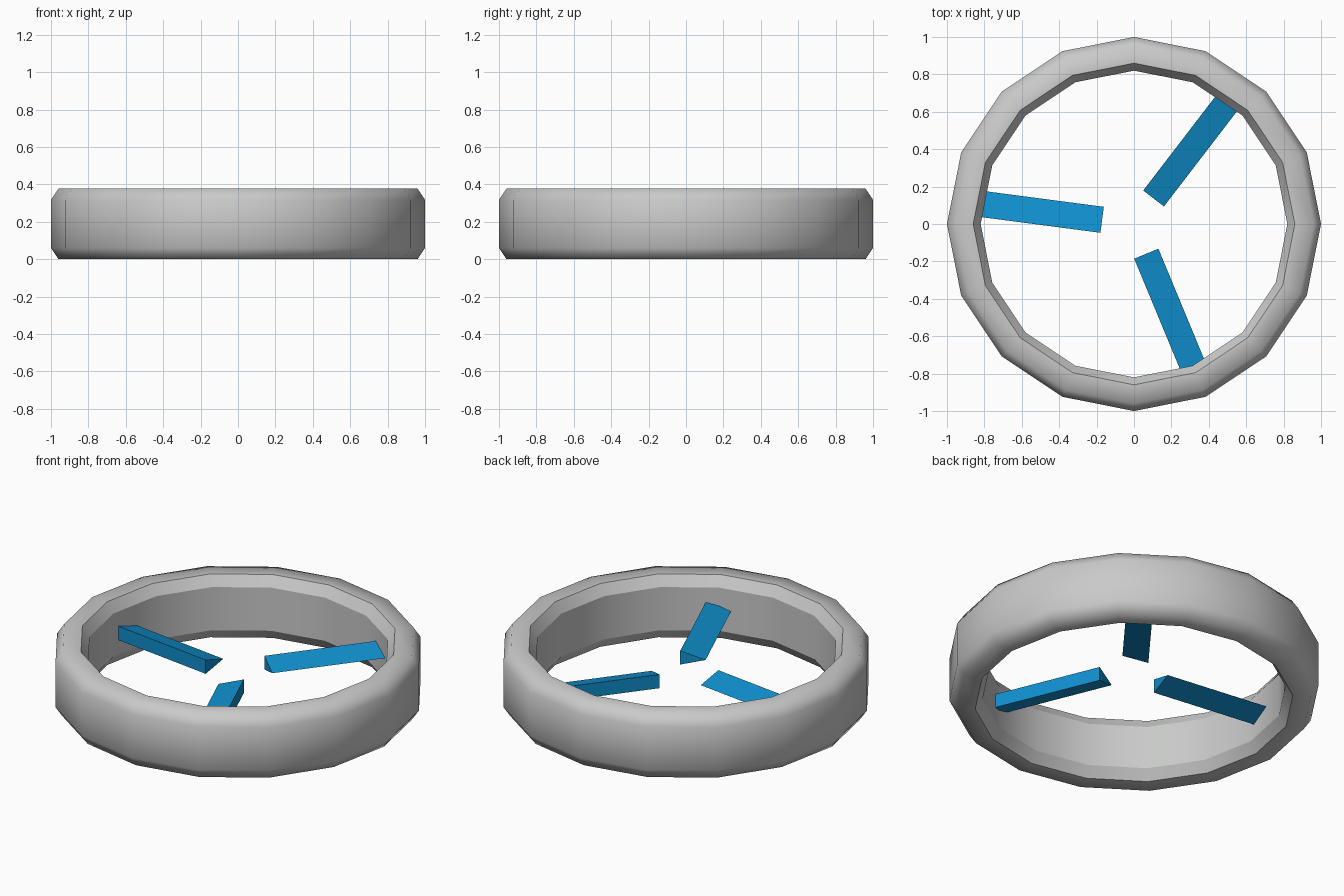
import bpy, bmesh, math

if "Cube" in bpy.data.objects:
    bpy.data.objects.remove(bpy.data.objects["Cube"])


def material(name, rgb):
    m = bpy.data.materials.new(name)
    m.diffuse_color = (*rgb, 1)
    m.use_nodes = True
    m.node_tree.nodes["Principled BSDF"].inputs["Base Color"].default_value = m.diffuse_color
    return m


def new_object(name, bm, mat):
    bmesh.ops.recalc_face_normals(bm, faces=bm.faces)
    me = bpy.data.meshes.new(name)
    bm.to_mesh(me)
    bm.free()
    me.materials.append(mat)
    ob = bpy.data.objects.new(name, me)
    bpy.context.collection.objects.link(ob)
    return ob


grey = material("light grey", (0.58, 0.59, 0.58))
blue = material("azure blue", (0.005, 0.28, 0.62))

# Ring: chamfered rectangle profile (radius, height) swept round 16 sides
PROFILE = [(1, .06), (1, .317), (.96, .377), (.86, .377),
           (.82, .317), (.82, .06), (.86, 0), (.96, 0)]
SIDES = 16
bm = bmesh.new()
rings = []
for i in range(SIDES):
    a = math.tau * i / SIDES
    rings.append([bm.verts.new((r * math.cos(a), r * math.sin(a), z)) for r, z in PROFILE])
n = len(PROFILE)
for i in range(SIDES):
    p, q = rings[i], rings[(i + 1) % SIDES]
    for j in range(n):
        k = (j + 1) % n
        f = bm.faces.new((p[j], q[j], q[k], p[k]))
        f.smooth = True
# Inner rim edges stay crisp, the outer chamfers are smooth
for i in range(SIDES):
    p, q = rings[i], rings[(i + 1) % SIDES]
    for j in (3, 4, 5, 6):
        bm.edges.get((p[j], q[j])).smooth = False
new_object("ring", bm, grey)

# Blades: three triangular prisms pointing outward from the middle
SECTION = [(.07, .147), (.07, .229), (-.07, .188)]  # (sideways, height)
for b in range(3):
    a = math.radians(52.5 + 120 * b)
    c, s = math.cos(a), math.sin(a)
    bm = bmesh.new()
    ends = [[bm.verts.new((r * c - t * s, r * s + t * c, z)) for t, z in SECTION]
            for r in (.172, .85)]
    for end in ends:
        bm.faces.new(end)
    for j in range(3):
        k = (j + 1) % 3
        bm.faces.new((ends[0][j], ends[0][k], ends[1][k], ends[1][j]))
    new_object(f"blade_{b + 1}", bm, blue)
